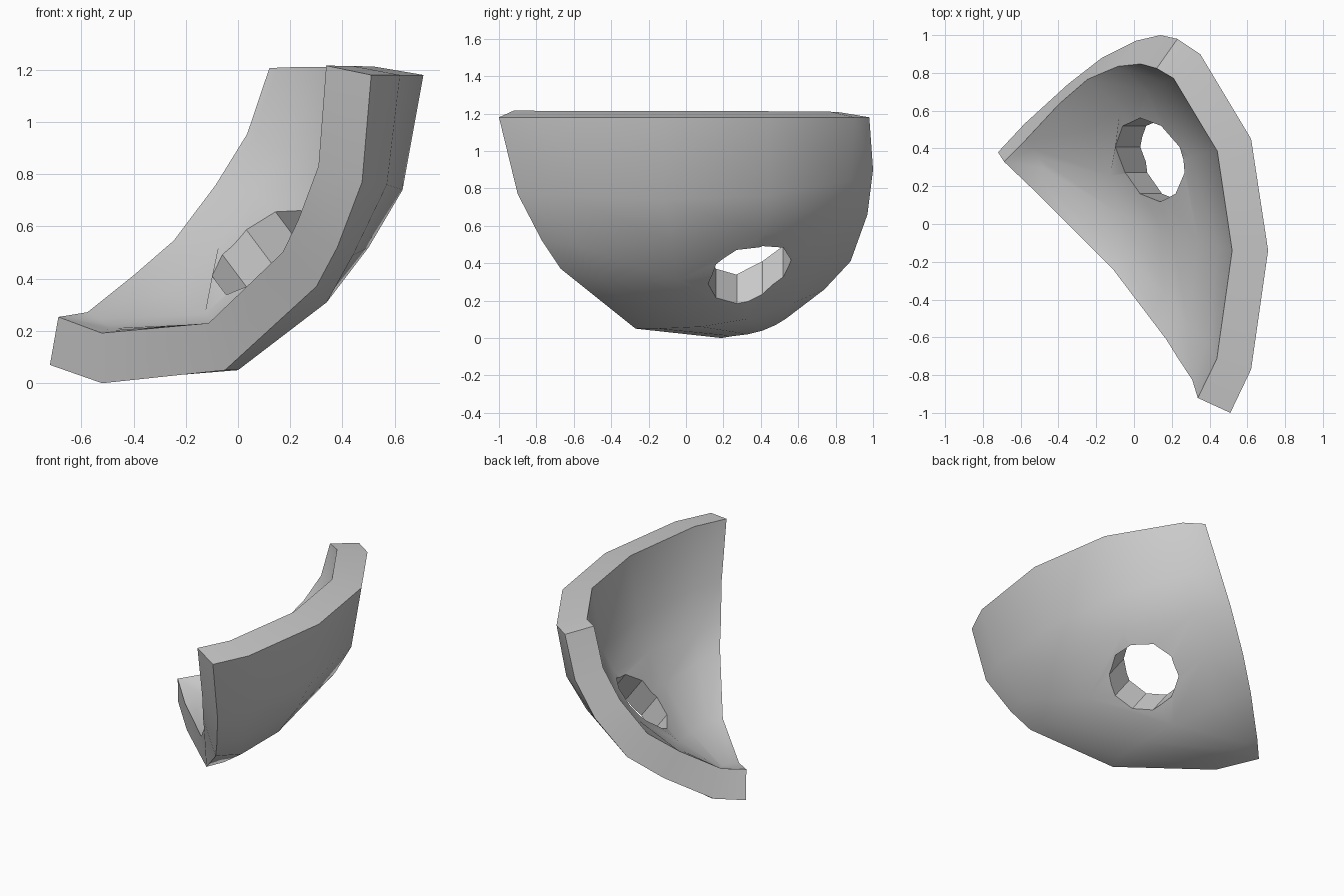
import bpy, bmesh, math
from mathutils import Vector

if "Cube" in bpy.data.objects:
    bpy.data.objects.remove(bpy.data.objects["Cube"])

# Outer skin of the bowl fragment: rows from rim to tip, each from front break to back break
ROWS = [
    [(.51, -1, 1.18), (.62, -.77, 1.18), (.71, -.14, 1.18), (.62, .45, 1.18), (.35, .9, 1.18), (.23, .98, 1.18)],
    [(.475, -.9, .77), (.57, -.68, .76), (.63, -.12, .74), (.55, .44, .76), (.29, .88, .84), (.14, 1, .9)],
    [(.38, -.77, .52), (.44, -.57, .49), (.5, -.08, .52), (.44, .42, .56), (.18, .82, .62), (.01, .97, .66)],
    [(.3, -.67, .37), (.34, -.45, .31), (.34, -.05, .31), (.27, .35, .37), (.02, .72, .4), (-.17, .88, .41)],
    [(-.05, -.27, .05), (0, -.15, .05), (0, .08, .06), (-.05, .32, .1), (-.2, .58, .19), (-.35, .74, .26)],
    [(-.52, .19, 0), (-.49, .25, .01), (-.48, .33, .02), (-.5, .41, .04), (-.53, .48, .07), (-.58, .53, .1)],
]
TIP = (-.72, .38, .07)

bm = bmesh.new()
grid = [[bm.verts.new(p) for p in row] for row in ROWS]
tip = bm.verts.new(TIP)
for a, b in zip(grid, grid[1:]):
    for i in range(len(a) - 1):
        bm.faces.new((a[i], b[i], b[i + 1], a[i + 1]))
for i in range(len(grid[-1]) - 1):
    bm.faces.new((grid[-1][i], tip, grid[-1][i + 1]))

# Make normals point out of the bowl
bm.normal_update()
if sum(f.normal.x - f.normal.z for f in bm.faces) < 0:
    bmesh.ops.reverse_faces(bm, faces=bm.faces[:])
mesh = bpy.data.meshes.new("bowl_shard")
bm.to_mesh(mesh)
bm.free()
shard = bpy.data.objects.new("bowl_shard", mesh)
bpy.context.collection.objects.link(shard)

# Wall thickness
solid = shard.modifiers.new("thickness", 'SOLIDIFY')
solid.thickness = .193
solid.offset = -1

# Ten-sided hole drilled square to the wall
axis = Vector((.6, 0, -.8))
bpy.ops.mesh.primitive_cylinder_add(vertices=10, radius=.222, depth=.8, location=(.15, .34, .43))
cutter = bpy.context.object
cutter.name = "hole_cutter"
cutter.rotation_euler = (0, math.atan2(axis.x, axis.z), 0)
cutter.hide_render = True
cut = shard.modifiers.new("hole", 'BOOLEAN')
cut.operation = 'DIFFERENCE'
cut.solver = 'EXACT'
cut.object = cutter

# Apply, tidy up and shade
bpy.ops.object.select_all(action='DESELECT')
shard.select_set(True)
bpy.context.view_layer.objects.active = shard
for name in ("thickness", "hole"):
    bpy.ops.object.modifier_apply(modifier=name)
bpy.data.objects.remove(cutter)
bpy.ops.object.shade_smooth_by_angle(angle=math.radians(32))
